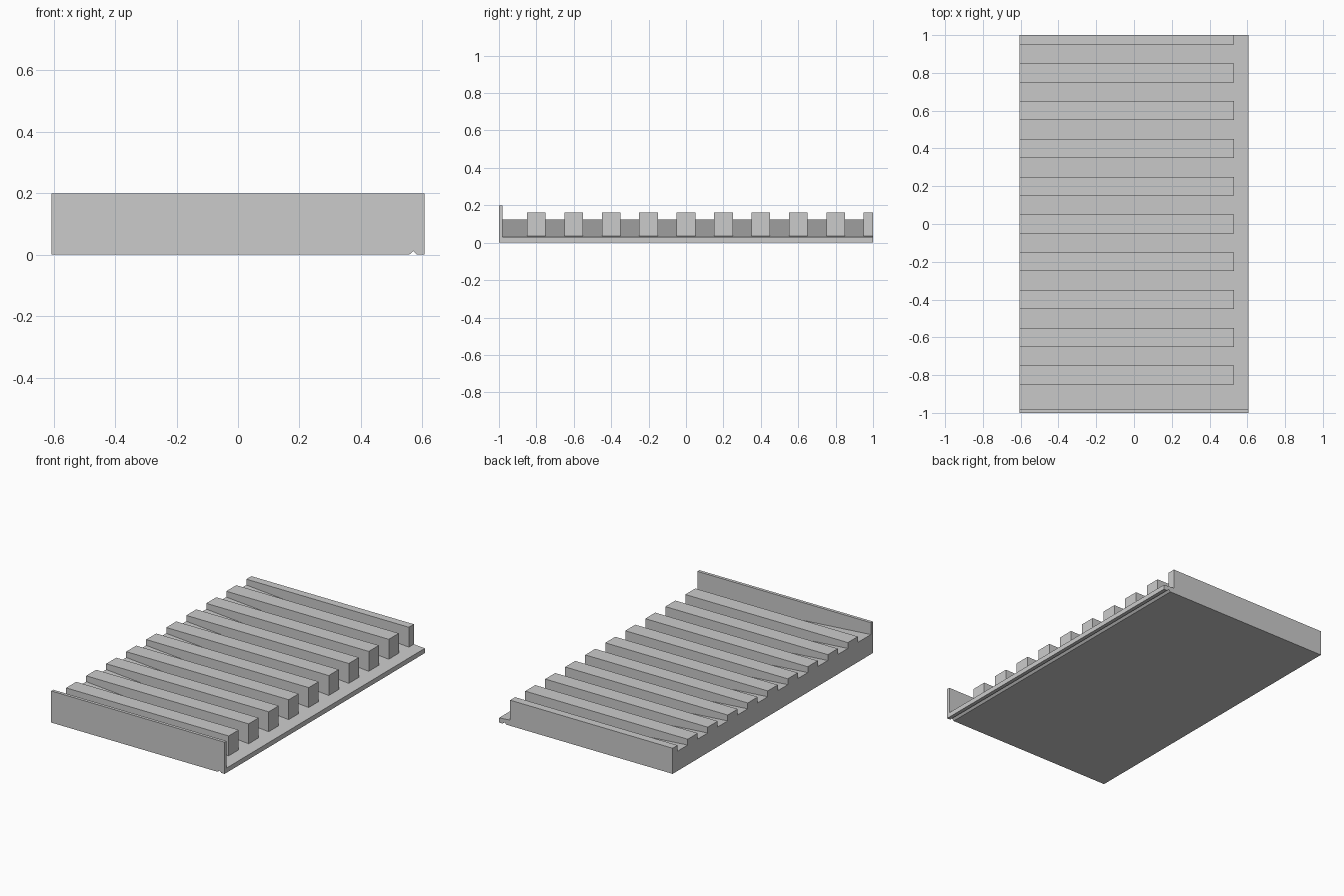
import bpy

cube = bpy.data.objects.get("Cube")
if cube:
    bpy.data.objects.remove(cube, do_unlink=True)

grey = bpy.data.materials.new("plain grey")
grey.use_nodes = True
COLOUR = (0.6, 0.6, 0.6, 1)
grey.diffuse_color = COLOUR
grey.node_tree.nodes["Principled BSDF"].inputs["Base Color"].default_value = COLOUR

HALF_X = 0.607      # half of the width
HIGH, LOW = 0.125, 0.03   # slab height at its two sides
WALL_Y = -0.98      # inner face of the front wall
BATTEN_END = 0.53
BATTEN_TOP = 0.162


def slab_top(x):
    return HIGH + (LOW - HIGH) * (x + HALF_X) / (2 * HALF_X)


def extrude_profile(name, profile, y0, y1):
    """Prism with an x-z profile, listed anticlockwise from the front, along y."""
    n = len(profile)
    verts = [(x, y, z) for y in (y0, y1) for x, z in profile]
    faces = [tuple(range(n)), tuple(reversed(range(n, 2 * n)))]
    for i in range(n):
        j = (i + 1) % n
        faces.append((i, i + n, j + n, j))
    mesh = bpy.data.meshes.new(name)
    mesh.from_pydata(verts, [], faces)
    mesh.materials.append(grey)
    obj = bpy.data.objects.new(name, mesh)
    bpy.context.collection.objects.link(obj)
    return obj


# Underside with a small drip groove near the low edge
underside = [(-HALF_X, 0), (0.557, 0), (0.57, 0.012), (0.583, 0), (HALF_X, 0)]

# Sloping slab
extrude_profile("sloping_slab", underside + [(HALF_X, LOW), (-HALF_X, HIGH)], WALL_Y, 1)

# Upright front wall
extrude_profile("front_wall", underside + [(HALF_X, 0.2), (-HALF_X, 0.2)], -1, WALL_Y)

# Level battens resting on the slope; the last one is cut off at the back edge
batten = [(-HALF_X, HIGH), (BATTEN_END, slab_top(BATTEN_END)),
          (BATTEN_END, BATTEN_TOP), (-HALF_X, BATTEN_TOP)]
for i in range(10):
    y = -0.8 + 0.2 * i
    extrude_profile(f"batten_{i + 1}", batten, y - 0.05, min(y + 0.05, 1))
